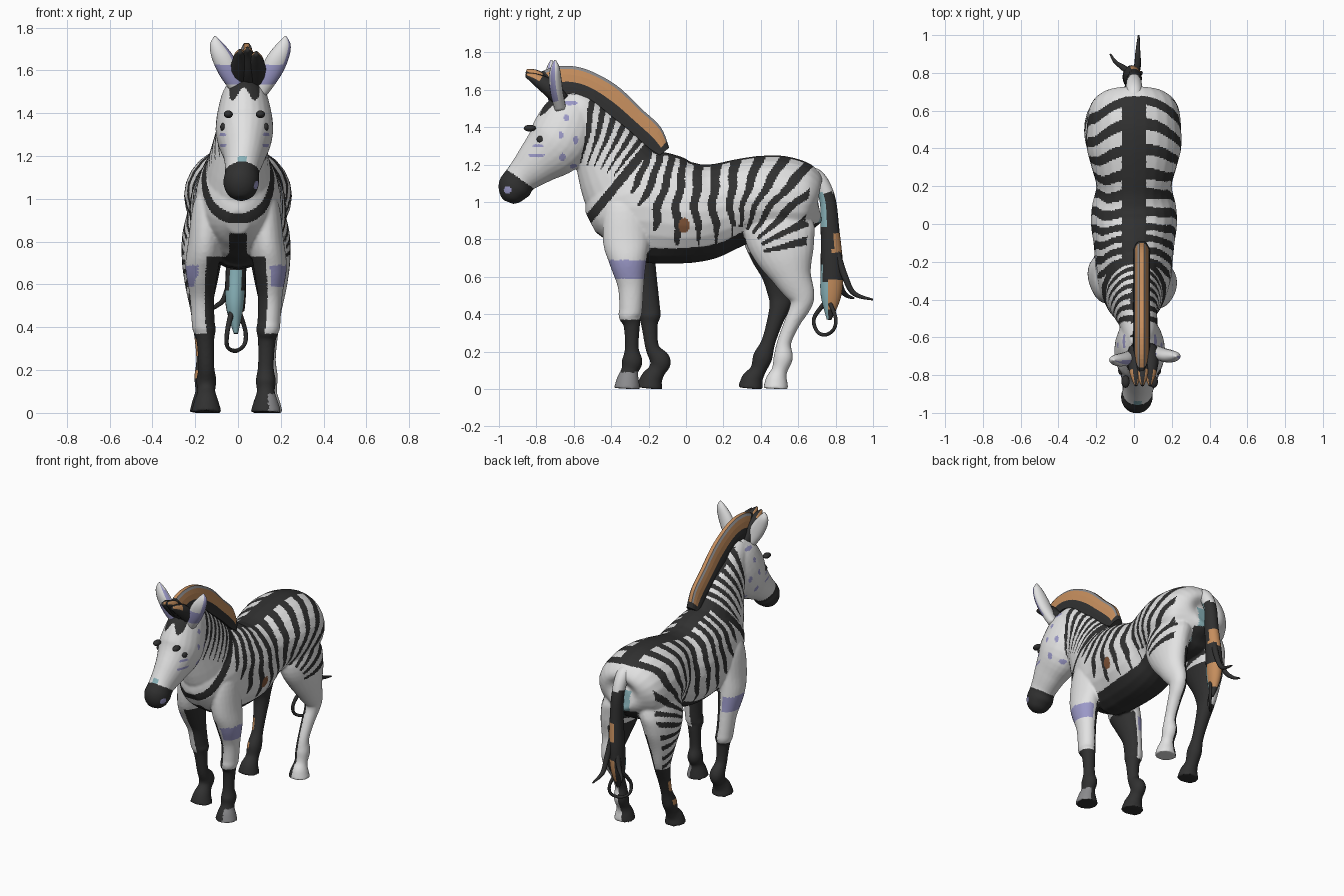
import bpy
import bmesh
from math import sin, cos, pi, atan2, hypot
from mathutils import Vector

default_cube = bpy.data.objects.get("Cube")
if default_cube:
    bpy.data.objects.remove(default_cube, do_unlink=True)

COLOURS = {
    "white": (0.76, 0.76, 0.76), "black": (0.03, 0.03, 0.03),
    "grey": (0.26, 0.26, 0.27), "orange": (0.56, 0.27, 0.11),
    "lavender": (0.33, 0.32, 0.58), "teal": (0.25, 0.45, 0.49),
    "brown": (0.22, 0.09, 0.04),
}
materials = {}
for label, rgb in COLOURS.items():
    mat = bpy.data.materials.new(label)
    mat.use_nodes = True
    mat.diffuse_color = (*rgb, 1)
    shader = next(n for n in mat.node_tree.nodes if n.type == "BSDF_PRINCIPLED")
    shader.inputs["Base Color"].default_value = (*rgb, 1)
    shader.inputs["Roughness"].default_value = 0.8
    materials[label] = mat


def spline(points, steps):
    """Resample a list of tuples with a Catmull-Rom curve."""
    result = []
    last = len(points) - 1
    for i in range(last):
        a, b, c, d = (points[min(max(k, 0), last)] for k in range(i - 1, i + 3))
        for s in range(steps):
            t = s / steps
            result.append(tuple(
                q + t * ((r - p) / 2 + t * (p - 2.5 * q + 2 * r - e / 2
                         + t * (3 * q - p - 3 * r + e) / 2))
                for p, q, r, e in zip(a, b, c, d)))
    return result + [points[last]]


def skin(bm, rings):
    """Join rings of vertices with quads and close both ends."""
    count = len(rings[0])
    for low, high in zip(rings, rings[1:]):
        for j in range(count):
            k = (j + 1) % count
            bm.faces.new((low[j], low[k], high[k], high[j]))
    bm.faces.new(rings[0])
    bm.faces.new(rings[-1])


def loft(bm, points, steps=5, sides=24):
    """Tube through (x, y, z, half width, half depth) sections."""
    path = spline(points, steps)
    rings = []
    for i, (x, y, z, wide, deep) in enumerate(path):
        before, after = path[max(i - 1, 0)], path[min(i + 1, len(path) - 1)]
        along = Vector((0, after[1] - before[1], after[2] - before[2]))
        across = Vector((1, 0, 0))
        up = along.cross(across).normalized()
        ring = []
        for j in range(sides):
            a = 2 * pi * j / sides
            p = Vector((x, y, z)) + across * max(wide, .003) * cos(a) + up * max(deep, .003) * sin(a)
            p.z = max(p.z, 0)
            ring.append(bm.verts.new(p))
        rings.append(ring)
    skin(bm, rings)


def finish(name, bm):
    bmesh.ops.recalc_face_normals(bm, faces=bm.faces)
    mesh = bpy.data.meshes.new(name)
    bm.to_mesh(mesh)
    bm.free()
    obj = bpy.data.objects.new(name, mesh)
    bpy.context.scene.collection.objects.link(obj)
    return obj


def paint(obj, rule):
    """Give every face the colour named by rule(centre, normal)."""
    mesh, slots = obj.data, {}
    mesh.materials.clear()
    for face in mesh.polygons:
        label = rule(face.center, face.normal)
        if label not in slots:
            slots[label] = len(slots)
            mesh.materials.append(materials[label])
        face.material_index = slots[label]
        face.use_smooth = True


# Trunk, neck and head
body = bmesh.new()
loft(body, [(0, -.51, .89, .05, .06), (0, -.47, .91, .115, .14), (0, -.40, .94, .16, .23),
            (0, -.30, .97, .195, .29), (0, -.20, .975, .205, .30), (0, -.10, .96, .215, .295),
            (0, 0, .945, .228, .274), (0, .10, .95, .222, .26), (0, .20, .975, .20, .237),
            (0, .30, 1.005, .225, .226), (0, .40, 1.015, .25, .232), (0, .50, 1.01, .25, .238),
            (0, .60, 1.0, .24, .222), (0, .66, .99, .21, .19), (0, .70, .98, .14, .13), (0, .71, .98, .06, .06)])
loft(body, [(0, -.22, .98, .17, .26), (0, -.32, 1.10, .16, .25), (.01, -.44, 1.30, .115, .18),
            (.025, -.53, 1.42, .10, .135), (.03, -.58, 1.50, .09, .11), (.03, -.62, 1.56, .06, .06)])
loft(body, [(.03, -.57, 1.56, .06, .07), (.03, -.61, 1.47, .11, .15), (.03, -.68, 1.32, .135, .17),
            (.03, -.795, 1.21, .10, .123), (.02, -.88, 1.13, .08, .09), (.015, -.918, 1.075, .084, .09),
            (.015, -.94, 1.025, .065, .062), (.015, -.95, 1.0, .03, .03)])

# Legs: shared (z, x, half width, half depth) profile and a stance for each leg
FRONT = [(1.06, .11, .03, .04), (.98, .12, .07, .11), (.80, .135, .08, .125), (.68, .15, .078, .10),
         (.55, .15, .058, .07), (.43, .145, .054, .062), (.39, .14, .055, .06), (.34, .135, .042, .044),
         (.22, .13, .037, .037), (.15, .13, .047, .056), (.10, .13, .042, .046), (.05, .13, .058, .06),
         (0, .13, .073, .071)]
HIND = [(1.0, .10, .10, .15), (.85, .13, .11, .19), (.72, .15, .095, .16), (.60, .155, .075, .105),
        (.50, .155, .054, .074), (.44, .15, .048, .056), (.36, .145, .042, .043), (.25, .14, .037, .038),
        (.17, .14, .046, .052), (.10, .14, .042, .042), (.05, .14, .057, .058), (0, .14, .07, .068)]
STANCES = [
    (FRONT, 1, 0, (-.30, -.32, -.32, -.31, -.295, -.295, -.30, -.29, -.29, -.288, -.30, -.31, -.315)),
    (FRONT, -1, .018, (-.29, -.30, -.29, -.26, -.22, -.20, -.195, -.195, -.18, -.137, -.155, -.185, -.195)),
    (HIND, 1, 0, (.50, .50, .53, .57, .615, .61, .57, .525, .52, .50, .485, .48)),
    (HIND, -1, .018, (.50, .49, .50, .51, .51, .50, .475, .44, .41, .385, .355, .345)),
]
for profile, side, splay, stance in STANCES:
    loft(body, [(side * (x + splay), y, z, w, d) for (z, x, w, d), y in zip(profile, stance)])

# Fuse the parts into one smooth skin
body = finish("body", body)
fuse = body.modifiers.new("fuse", "REMESH")
fuse.mode = "VOXEL"
fuse.voxel_size = 0.0075
relax = body.modifiers.new("relax", "SMOOTH")
relax.factor = 0.5
relax.iterations = 6
fused = bpy.data.meshes.new_from_object(body.evaluated_get(bpy.context.evaluated_depsgraph_get()))
body.modifiers.clear()
body.data = fused

# Small cheek marks: (y, z, half length, half height)
CHEEK_MARKS = [(-.80, 1.25, .045, .009), (-.79, 1.30, .03, .008), (-.66, 1.24, .017, .022),
               (-.60, 1.19, .02, .014), (-.67, 1.36, .012, .02), (-.62, 1.53, .04, .012),
               (-.64, 1.45, .014, .02), (-.59, 1.33, .012, .025)]


def banded(phase, width):
    return abs((phase + .5) % 1 - .5) < width / 2


def head_coat(x, y, z, n):
    if -.57 * y - .82 * z > -.415:
        return "lavender" if n.x > .5 and hypot(y + .955, z - 1.065) < .02 else "black"
    if n.y < -.25 and abs(x - .03) < .07 and z > 1.49 + .03 * sin(x * 60):
        return "black"
    if z < 1.2 and n.y < -.5 and abs(x - .02) < .02:
        return "teal"
    if abs(n.x) > .4 and any(hypot((y - a) / c, (z - b) / d) < 1 for a, b, c, d in CHEEK_MARKS):
        return "lavender"
    return "white"


def leg_coat(x, y, z, n, out):
    if x < 0 and y > .2 and out > .2 and n.y < .3 and (.16 < z < .2 or .27 < z < .35):
        return "orange"
    if out < -.25:
        return "black"
    if y > .2:
        if x > 0:
            return "white"
        return "black" if z < .46 else None
    if z < .37:
        return "grey" if z < .09 and n.x > .2 and x > 0 else "black"
    return "white"


def coat(c, n):
    x, y, z = c
    out = n.x if x > 0 else -n.x
    turn = atan2(z - .75, y + .65)
    reach = hypot(z - .75, y + .65)
    if z > .97 and turn > 1.42:
        return head_coat(x, y, z, n)
    # collar, with neck stripes fanning above it and thinning at the throat
    if z > .86 and y < -.17 and abs(turn - .885) * reach < .024:
        return "black"
    if z > .88 and turn > .885:
        phase = (turn - .885) / .082 + .1 * sin(z * 19 + x * 9)
        width = min(.52, (reach - .4) * 2.2)
        return "black" if n.z > .75 or width > .14 and banded(phase, width) else "white"
    if y < -.15 and .59 < z < .69 and out > 0 and n.z > -.45:
        return "lavender"
    if z < .66:
        label = leg_coat(x, y, z, n, out)
        if label:
            return label
    # dark belly, inner thighs and breast line
    if z < (.73 if y < -.2 else .9) and n.z < -.62 or z < .73 and out < -.25:
        return "black"
    if n.y < -.3 and z < .84 and abs(x) < .04 + max(0, .75 - z):
        return "black"
    if n.z > .5 and abs(x) < .065 and -.25 < y < .64:
        return "black"
    if n.y > .6:
        return "teal" if abs(x) < .06 and .8 < z < 1.03 else "white"
    if x > 0 and hypot((y + .01) / .03, (z - .875) / .04) < 1:
        return "brown"
    # bars on the barrel, leaning at the shoulder and fanning round on the haunch
    wobble = .13 * sin(z * 16 + x * 7) + .06 * sin(z * 37)
    if y < .25:
        taper = min(1, (z - .72 - max(0, -.13 - y) * 1.7) * 6)
        lean = max(0, -y) * (z - 1.0) * 2
        phase = (.25 - y + lean) / .095 + wobble
        return "black" if taper > .3 and banded(phase, taper * (.35 + .5 * (z - .75))) else "white"
    angle = atan2(z - .7, y - .25)
    if hypot(z - .7, y - .25) < .17 or angle < (.12 if x > 0 else -.7):
        return "white"
    return "black" if banded((angle - pi / 2) / .22 + wobble, .46) else "white"


paint(body, coat)

# Upright mane: black roots, tan sides, grey upper edges
mane = bmesh.new()
strip = spline([(-.68, 1.56, -.79, 1.69), (-.60, 1.58, -.69, 1.725), (-.50, 1.54, -.55, 1.715),
                (-.40, 1.46, -.38, 1.63), (-.30, 1.38, -.24, 1.50), (-.20, 1.29, -.135, 1.40),
                (-.14, 1.25, -.09, 1.29)], 5)
HEIGHTS = [(0, .045), (.25, .042), (.44, .036), (.7, .03), (.9, .022), (1, .012)]
outline = [(h, w) for h, w in HEIGHTS] + [(h, -w) for h, w in reversed(HEIGHTS)]
rings = [[mane.verts.new((.04 + w, by + (ty - by) * h, bz + (tz - bz) * h)) for h, w in outline]
         for by, bz, ty, tz in strip]
skin(mane, rings)
bands = [0, 0, 1, 1, 2, 1, 2, 1, 1, 0, 0, 0]
for i, face in enumerate(mane.faces):
    in_strip = len(bands) * 2 <= i < len(mane.faces) - len(bands) * 2
    face.material_index = bands[i % len(bands)] if in_strip else 0
mane = finish("mane", mane)
for label in ("black", "orange", "grey"):
    mane.data.materials.append(materials[label])

# Forelock tufts falling forward between the ears
for name, shift, tip in (("forelock_middle", .045, .02), ("forelock_left", .085, 0), ("forelock_right", .01, .01)):
    tuft = bmesh.new()
    loft(tuft, [(shift, -.66, 1.54, .04, .04), (shift, -.73, 1.61, .045, .045),
                (shift, -.80, 1.655 + tip, .03, .032), (shift, -.855, 1.68 + tip, .008, .012)], 4, 12)
    paint(finish(name, tuft), lambda c, n: "orange" if c.y < -.77 and n.z > 0 and abs(n.x) > .55 else "black")

# Ears
EAR = [(.105, -.67, 1.49, .035, .03), (.15, -.69, 1.58, .053, .034), (.185, -.70, 1.66, .053, .034),
       (.212, -.70, 1.72, .034, .024), (.222, -.70, 1.76, .004, .004)]
for name, mirrored in (("left_ear", False), ("right_ear", True)):
    ear = bmesh.new()
    loft(ear, [(.115 - x, y - .02, z, w, d) if mirrored else (x, y, z, w, d) for x, y, z, w, d in EAR], 5, 16)
    paint(finish(name, ear), lambda c, n: "lavender" if n.y < .3 and (
        1.54 < c.z < 1.625 or c.z > 1.6 and n.y < -.2 and n.x > .55) else "white")

# Eyes and brows
for name, side in (("left", 1), ("right", -1)):
    for part, spot, size in (("eye", (.098, -.775, 1.335), (.016, .024, .02)),
                             ("brow", (.075, -.835, 1.395), (.022, .033, .018))):
        ball = bmesh.new()
        bmesh.ops.create_uvsphere(ball, u_segments=14, v_segments=8, radius=1)
        for v in ball.verts:
            v.co = Vector((.03 + side * spot[0], *spot[1:])) + Vector(a * b for a, b in zip(v.co, size))
        paint(finish(name + "_" + part, ball), lambda c, n: "black")


# Tail with loose strands
def tail_coat(c, n):
    if c.z > 1.05 and n.y > -.5:
        return "white"
    if n.y < -.35 and (c.z > .87 or c.z < (.67 if n.y < -.8 else .57)):
        return "teal"
    if n.x > -.3 and (.43 < c.z < .59 and c.y > .76 or .72 < c.z < .84 and c.y > .785):
        return "orange"
    return "black"


tail = bmesh.new()
loft(tail, [(0, .62, 1.16, .04, .035), (0, .70, 1.13, .045, .042), (0, .755, 1.02, .04, .043),
            (0, .77, .85, .042, .05), (-.01, .78, .65, .048, .06), (-.015, .775, .5, .042, .055),
            (-.01, .765, .37, .01, .012)], 10, 20)
paint(finish("tail", tail), tail_coat)

STRANDS = {
    "long_strand": [(.01, .80, .75, .02), (.02, .85, .60, .018), (.02, .90, .51, .014), (.025, 1.0, .478, .005)],
    "side_strand": [(-.02, .80, .66, .02), (-.06, .83, .54, .016), (-.10, .86, .50, .012), (-.125, .90, .485, .005)],
    "curled_strand": [(-.03, .75, .47, .014), (-.05, .685, .38, .011), (-.05, .70, .31, .01),
                      (-.01, .745, .29, .01), (.03, .79, .32, .01), (.035, .80, .38, .01), (.01, .77, .46, .012)],
}
for name, points in STRANDS.items():
    strand = bmesh.new()
    loft(strand, [(x, y, z, r, r) for x, y, z, r in points], 6, 10)
    paint(finish(name, strand), lambda c, n: "black")
